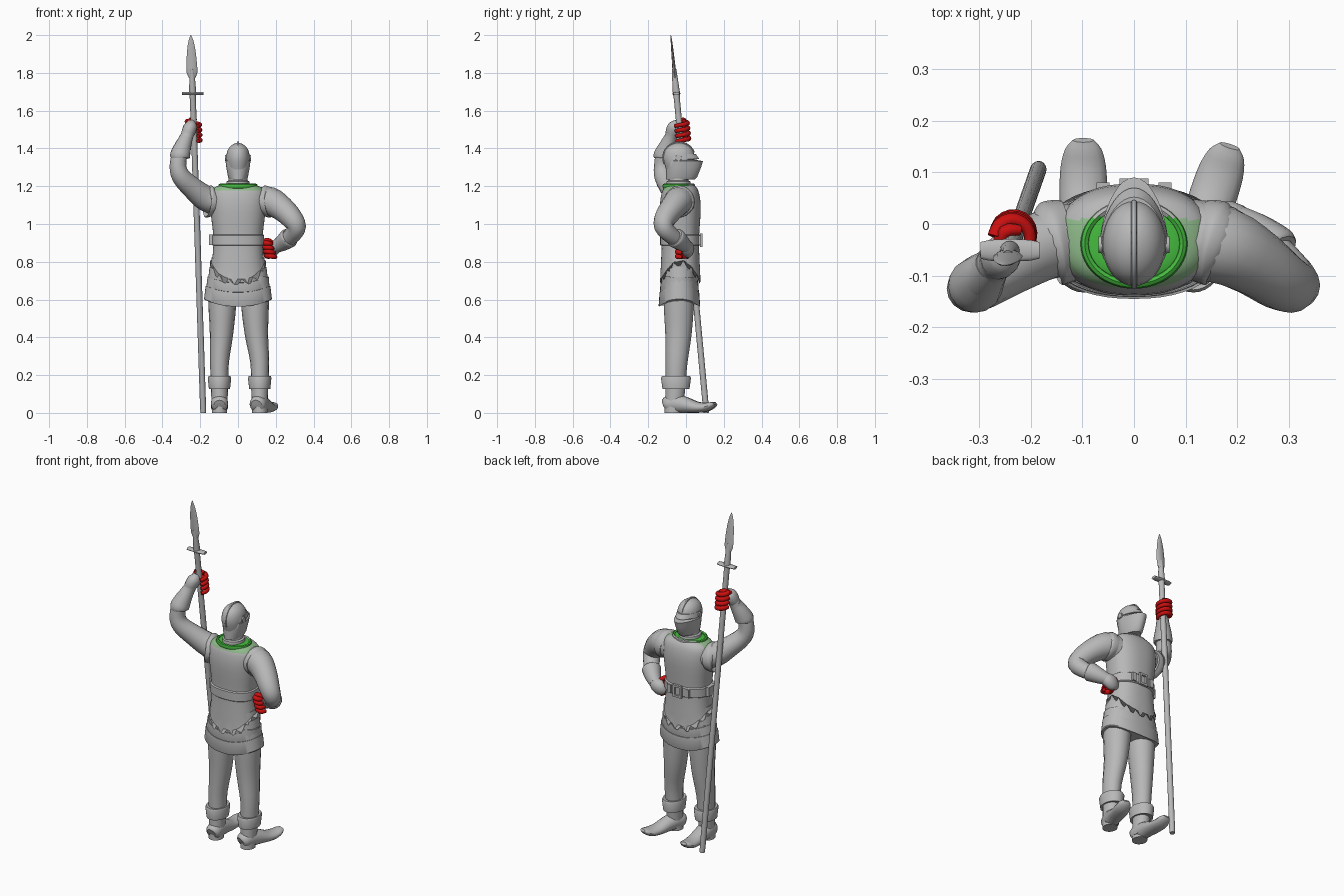
import bpy, bmesh, math
from mathutils import Vector

cube = bpy.data.objects.get("Cube")
if cube:
    bpy.data.objects.remove(cube)


def material(name, rgb):
    m = bpy.data.materials.new(name)
    m.use_nodes = True
    m.diffuse_color = (*rgb, 1)
    m.node_tree.nodes["Principled BSDF"].inputs["Base Color"].default_value = (*rgb, 1)
    return m


GREY = material("steel grey", (0.48, 0.48, 0.48))
RED = material("glove red", (0.6, 0.005, 0.005))
GREEN = material("collar green", (0.06, 0.5, 0.05))
PALE = material("pale green", (0.28, 0.5, 0.26))


def skin(name, rings, mats=(GREY,), caps=True, rule=None, closed=False):
    """Join rings of points into a smooth surface."""
    bm = bmesh.new()
    vr = [[bm.verts.new(p) for p in r] for r in rings]
    n = len(vr[0])
    pairs = list(zip(vr, vr[1:])) + ([(vr[-1], vr[0])] if closed else [])
    for a, b in pairs:
        for i in range(n):
            j = (i + 1) % n
            bm.faces.new((a[i], a[j], b[j], b[i]))
    if caps and not closed:
        bm.faces.new(vr[0])
        bm.faces.new(vr[-1])
    bmesh.ops.recalc_face_normals(bm, faces=bm.faces)
    if rule:
        for f in bm.faces:
            f.material_index = rule(f.calc_center_median())
    me = bpy.data.meshes.new(name)
    bm.to_mesh(me)
    bm.free()
    for m in mats:
        me.materials.append(m)
    ob = bpy.data.objects.new(name, me)
    bpy.context.collection.objects.link(ob)
    bpy.ops.object.select_all(action="DESELECT")
    bpy.context.view_layer.objects.active = ob
    ob.select_set(True)
    bpy.ops.object.shade_smooth_by_angle(angle=math.radians(40))
    return ob


def power(v, e):
    return math.copysign(abs(v) ** e, v)


def oval(cx, cy, z, rx, ry, n=32, e=1.0):
    angles = [2 * math.pi * i / n for i in range(n)]
    return [Vector((cx + rx * power(math.cos(a), e), cy + ry * power(math.sin(a), e), z))
            for a in angles]


def smooth_path(pts, steps):
    """Catmull-Rom interpolation of tuples."""
    out = []
    for i in range(len(pts) - 1):
        p = [Vector(pts[max(0, min(len(pts) - 1, i + k))]) for k in (-1, 0, 1, 2)]
        for s in range(steps):
            t = s / steps
            out.append(0.5 * (2 * p[1] + (p[2] - p[0]) * t
                              + (2 * p[0] - 5 * p[1] + 4 * p[2] - p[3]) * t * t
                              + (3 * p[1] - p[0] - 3 * p[2] + p[3]) * t ** 3))
    return out + [Vector(pts[-1])]


def tube(name, pts, mat=GREY, ref=(0, 1, 0), steps=3, n=16):
    """Tube through (x, y, z, side radius, other radius) points."""
    path = smooth_path([p if len(p) == 5 else (*p, p[3]) for p in pts], steps)
    pos = [Vector(p[:3]) for p in path]
    rings = []
    for i, p in enumerate(path):
        d = (pos[min(i + 1, len(pos) - 1)] - pos[max(i - 1, 0)]).normalized()
        u = d.cross(Vector(ref)).normalized()
        v = u.cross(d)
        rings.append([pos[i] + u * p[3] * math.cos(a) + v * p[4] * math.sin(a)
                      for a in (2 * math.pi * k / n for k in range(n))])
    return skin(name, rings, (mat,))


CY = -0.03  # depth of the body axis

# Surcoat with jagged hem, raised at the hips
prof = [(.68, .148, .108), (.76, .14, .104), (.85, .133, .1), (.93, .13, .099), (1.02, .14, .105),
        (1.1, .148, .108), (1.16, .148, .1), (1.19, .13, .088), (1.205, .095, .074), (1.21, .07, .06)]
rings = [oval(0, CY, z, rx, ry, 64, .85) for z, rx, ry in smooth_path(prof, 2)]
for k, amount in enumerate((.1, .05, .02)):
    for i, p in enumerate(rings[k]):
        p.z += amount * abs(math.cos(2 * math.pi * i / 64)) ** 3
        if k == 0 and i % 4 in (1, 2):
            p.z += .028


def collar_fade(c):
    if c.z > 1.203 and c.y < .02:
        return 1
    return 2 if c.z > 1.18 and c.y < .01 else 0


skin("surcoat", rings, (GREY, GREEN, PALE), rule=collar_fade)

# Collar ring, green except at the chest
loop = []
for i in range(48):
    a = 2 * math.pi * i / 48
    d = Vector((math.cos(a), math.sin(a), 0))
    c = Vector((.095 * d.x, CY - .008 + .078 * d.y, 1.2))
    loop.append([c + d * .009 * math.cos(b) + Vector((0, 0, .014 * math.sin(b)))
                 for b in (2 * math.pi * k / 8 for k in range(8))])
skin("collar", loop, (GREY, GREEN), closed=True, rule=lambda c: int(c.y < .015))

# Overlapping hip plates, arched over the thighs
for k in range(4):
    top, low = .80 - .05 * k, .725 - .05 * k
    wide = .14 + .0105 * k
    deep = .09 + .005 * k
    band = [oval(0, CY - .005, z, wide + w, deep + w * .6, 48, .9)
            for z, w in ((top, 0), (low + .005, .008), (low, .004))]
    for r in band:
        for i, p in enumerate(r):
            p.z += .035 * math.cos(2 * math.pi * i / 48) ** 2 - .012
    skin(f"hip_plate_{k + 1}", band)

# Belt with buckle and pouch plates
skin("belt", [oval(0, CY, z, rx, rx - .031, 48, .85)
              for z, rx in ((.885, .132), (.89, .138), (.94, .138), (.945, .132))])


def box(name, c, s):
    bpy.ops.mesh.primitive_cube_add(size=1, location=c)
    ob = bpy.context.object
    ob.name = name
    ob.scale = s
    ob.data.materials.append(GREY)
    return ob


for x, w in ((-.022, .012), (.022, .012)):
    box("buckle_side", (x, .081, .915), (w, .014, .07))
for z in (.885, .945):
    box("buckle_bar", (0, .081, z), (.056, .014, .012))
for x in (-.06, .06):
    box("belt_plate", (x, .073, .915), (.025, .014, .05))
box("belt_clasp", (-.128, CY, .917), (.05, .06, .055))

# Neck and helmet
skin("neck", [oval(0, -.04, z, r, r * 1.05) for z, r in
              ((1.17, .07), (1.205, .062), (1.225, .06), (1.23, .05), (1.27, .046))])
dome = [(1.235, .042, .05), (1.27, .05, .062), (1.31, .058, .075), (1.35, .062, .083),
        (1.39, .055, .074), (1.415, .037, .05), (1.427, .015, .022), (1.43, .002, .003)]
skin("helmet", [oval(0, -.037, z, rx, ry) for z, rx, ry in smooth_path(dome, 2)])
tube("helmet_crest", [(0, -.037 + .084 * math.cos(a), 1.35 + .083 * math.sin(a), .005, .006)
                      for a in (math.radians(20 + 14 * i) for i in range(14))],
     ref=(1, 0, 0), steps=1, n=8)


def beak(z, rx, tip):
    ring = oval(0, -.035, z, rx, .07, 40)
    for p in ring:
        if p.y > -.035:
            f = (p.y + .035) / .07
            p.y = -.035 + (tip + .035) * f ** 1.3
    return ring


# Pointed visor with a stepped sight, pivots at the temples
skin("visor", [beak(*s) for s in ((1.235, .046, .045), (1.25, .053, .06), (1.3, .062, .08),
                                  (1.333, .066, .09), (1.338, .06, .06))])
skin("sight_brow", [beak(*s) for s in ((1.342, .06, .055), (1.345, .066, .07), (1.37, .062, .052))])
for s in (-1, 1):
    tube("visor_pivot", [(s * .05, -.04, 1.35, .018), (s * .069, -.04, 1.35, .016)], n=16)

# Legs, boots and cuffs
for side, hip, ankle, turn in (("right", -.083, -.098, 0), ("left", .09, .115, .32)):
    s = 1 if side == "left" else -1
    tube(side + "_leg", [(hip, -.035, .72, .075, .08), (hip, -.038, .58, .074, .08),
                         (hip * .7 + ankle * .3, -.04, .42, .062, .07),
                         (ankle, -.05, .27, .05, .058), (ankle, -.055, .15, .046, .053),
                         (ankle, -.06, .07, .043, .05), (ankle, -.06, .02, .042, .05)])
    skin(side + "_boot_cuff", [oval(ankle, -.053, z, r, r * 1.28) for z, r in
                               ((.13, .05), (.127, .056), (.185, .062), (.195, .058), (.192, .048))])
    foot = []
    for f, z, rx, rz in ((-.055, .04, .03, .03), (-.04, .045, .043, .043), (0, .05, .046, .05),
                         (.06, .042, .045, .042), (.12, .03, .046, .03), (.17, .03, .044, .024),
                         (.205, .041, .035, .017), (.222, .05, .02, .008)):
        foot.append((ankle + f * math.sin(turn), -.06 + f * math.cos(turn), z, rx, rz))
    tube(side + "_foot", foot, ref=(0, 0, 1))
    skin(side + "_heel", [oval(ankle, -.068, z, .04, .045) for z in (0, .04)])

# Arms, armhole rims and flared gauntlet cuffs
tube("right_arm", [(-.11, -.03, 1.12, .07), (-.17, -.04, 1.135, .068), (-.24, -.08, 1.19, .058),
                   (-.3, -.118, 1.25, .05), (-.318, -.125, 1.31, .044),
                   (-.303, -.115, 1.39, .04), (-.275, -.08, 1.46, .033)])
tube("right_gauntlet", [(-.308, -.12, 1.35, .049), (-.306, -.118, 1.365, .053),
                        (-.292, -.1, 1.41, .045), (-.272, -.08, 1.46, .034), (-.262, -.07, 1.49, .036)])
tube("right_hand", [(-.272, -.08, 1.46, .03), (-.262, -.068, 1.49, .036, .04),
                    (-.25, -.055, 1.52, .034, .038), (-.245, -.045, 1.545, .015)])
tube("left_arm", [(.11, -.03, 1.115, .078), (.17, -.04, 1.12, .076), (.235, -.075, 1.08, .066),
                  (.285, -.11, 1.03, .058), (.31, -.118, .985, .05), (.29, -.085, .945, .045),
                  (.25, -.04, .91, .04), (.2, .0, .88, .033)])
tube("left_gauntlet", [(.275, -.06, .93, .048), (.267, -.052, .924, .053),
                       (.235, -.022, .9, .044), (.2, .003, .88, .034)])
tube("left_hand", [(.21, -.003, .885, .032), (.185, .008, .872, .042, .036),
                   (.155, .008, .858, .04, .03), (.135, .0, .85, .02)])
for s in (-1, 1):
    tube("armhole_rim", [(s * .128, -.032, 1.115, .072, .08), (s * .15, -.036, 1.118, .085, .083),
                         (s * .162, -.039, 1.12, .083, .081), (s * .165, -.04, 1.12, .07)], n=24)


# Spear: leaning shaft, cross lugs and flat blade
def on_spear(z):
    t = z / 2
    return Vector((-.184 - .066 * t, .108 - .188 * t, z))


tube("spear_shaft", [(*on_spear(z), r) for z, r in
                     ((0, .014), (.03, .016), (1.5, .016), (1.66, .016), (1.7, .019), (1.82, .012))], steps=1)
c = on_spear(1.69)
tube("spear_lugs", [(c.x + d, c.y, c.z, .008, r) for d, r in
                    ((-.057, .016), (-.04, .02), (0, .022), (.04, .02), (.057, .016))], steps=1)
tube("spear_blade", [(*on_spear(z), w, d) for z, w, d in
                     ((1.77, .014, .012), (1.8, .028, .01), (1.86, .027, .008), (1.92, .022, .006),
                      (1.97, .013, .004), (2, .002, .001))], steps=2, n=8)

# Red fingers gripping the shaft, with thumb
for k in range(4):
    c = on_spear(1.45 + .027 * k)
    arc = []
    for i in range(7):
        a = math.radians(175 - 38 * i)
        arc.append((c.x + .034 * math.cos(a), c.y + .036 * math.sin(a) + .008,
                    c.z + .012 - .004 * i, .015 - .0008 * i))
    tube(f"right_finger_{k + 1}", arc, RED, ref=(0, 0, 1), steps=2, n=10)
tube("right_thumb", [(-.262, -.05, 1.53, .014), (-.25, -.015, 1.55, .014), (-.22, -.012, 1.545, .01)],
     RED, ref=(0, 0, 1), n=10)

# Red fist on the hip
for k in range(4):
    z = .9 - .023 * k
    x = .148 + .007 * k
    tube(f"left_finger_{k + 1}", [(x - .006, .01, z - .004, .012), (x - .018, -.02, z, .014),
                                  (x - .005, -.043, z, .014), (x + .02, -.042, z - .004, .013),
                                  (x + .03, -.02, z - .006, .01)], RED, ref=(0, 0, 1), n=10)
tube("left_thumb", [(.18, -.01, .9, .013), (.155, -.03, .915, .013), (.135, -.03, .91, .01)],
     RED, ref=(0, 0, 1), n=10)
